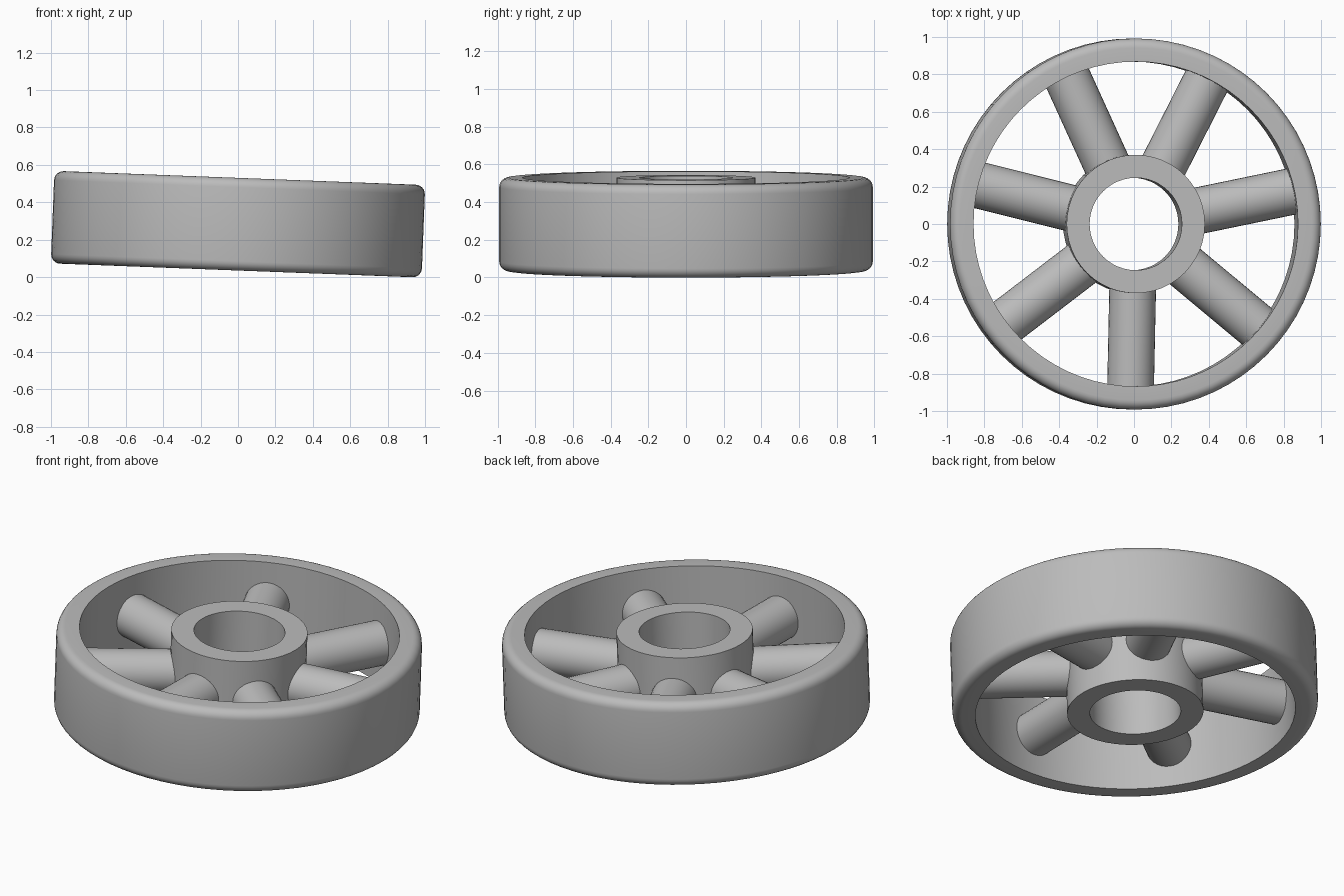
import bpy, bmesh, math
from mathutils import Matrix, Vector

if "Cube" in bpy.data.objects:
    bpy.data.objects.remove(bpy.data.objects["Cube"], do_unlink=True)

R_OUT, R_IN, HUB_OUT, HUB_IN = 0.992, 0.868, 0.37, 0.247
HALF, FILLET = 0.2475, 0.05
SPOKES, SPOKE_R = 7, 0.125
# The wheel leans slightly to one side
PLACE = Matrix.Translation((0, 0, 0.283)) @ Matrix.Rotation(math.radians(2.2), 4, 'Y')

grey = bpy.data.materials.new("plain_grey")
grey.use_nodes = True
COLOUR = (0.5, 0.5, 0.5, 1)
grey.diffuse_color = COLOUR
bsdf = next(n for n in grey.node_tree.nodes if n.type == 'BSDF_PRINCIPLED')
bsdf.inputs["Base Color"].default_value = COLOUR


def finish(name, bm):
    bmesh.ops.recalc_face_normals(bm, faces=bm.faces)
    mesh = bpy.data.meshes.new(name)
    bm.to_mesh(mesh)
    bm.free()
    mesh.materials.append(grey)
    obj = bpy.data.objects.new(name, mesh)
    bpy.context.collection.objects.link(obj)
    obj.matrix_world = PLACE
    bpy.ops.object.select_all(action='DESELECT')
    obj.select_set(True)
    bpy.context.view_layer.objects.active = obj
    bpy.ops.object.shade_smooth_by_angle(angle=math.radians(35))
    return obj


def lathe(name, profile, steps):
    """Spin a closed (radius, height) profile around the axle."""
    bm = bmesh.new()
    verts = [bm.verts.new((r, 0, z)) for r, z in profile]
    edges = [bm.edges.new((v, verts[i - 1])) for i, v in enumerate(verts)]
    bmesh.ops.spin(bm, geom=verts + edges, cent=(0, 0, 0), axis=(0, 0, 1),
                   angle=math.tau, steps=steps, use_merge=True)
    bmesh.ops.remove_doubles(bm, verts=bm.verts, dist=1e-5)
    return finish(name, bm)


# Rim: square inside edges, rounded outside edges
arc = [math.radians(a) for a in range(0, 91, 15)]
upper = [(R_OUT - FILLET * (1 - math.cos(a)), HALF - FILLET * (1 - math.sin(a))) for a in arc]
lower = [(r, -z) for r, z in reversed(upper)]
lathe("rim", lower + upper + [(R_IN, HALF), (R_IN, -HALF)], 72)

# Hub: open tube flush with the rim
lathe("hub", [(HUB_OUT, -HALF), (HUB_OUT, HALF), (HUB_IN, HALF), (HUB_IN, -HALF)], 48)

# Spokes: round bars running from inside the hub wall into the rim
start, end = HUB_IN + 0.06, R_IN + 0.03
for i in range(SPOKES):
    angle = math.radians(-91.2) + i * math.tau / SPOKES
    bm = bmesh.new()
    bmesh.ops.create_cone(
        bm, cap_ends=True, segments=32, radius1=SPOKE_R, radius2=SPOKE_R, depth=end - start,
        matrix=Matrix.Rotation(angle, 4, 'Z')
        @ Matrix.Translation(Vector(((start + end) / 2, 0, 0)))
        @ Matrix.Rotation(math.pi / 2, 4, 'Y'))
    finish(f"spoke_{i + 1}", bm)
